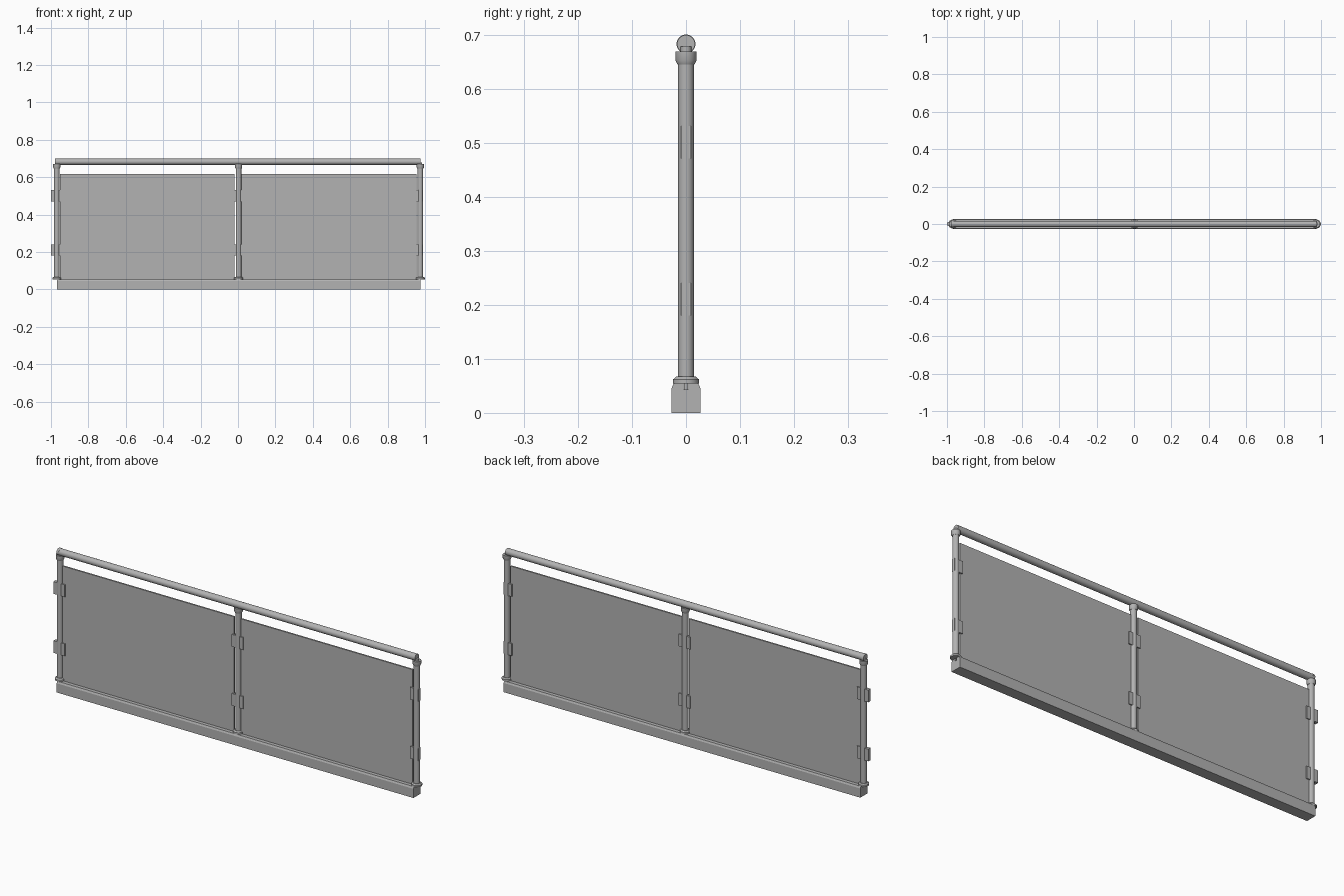
import bpy, bmesh, math
from mathutils import Matrix

if "Cube" in bpy.data.objects:
    bpy.data.objects.remove(bpy.data.objects["Cube"])

steel = bpy.data.materials.new("plain_grey")
steel.diffuse_color = (0.45, 0.45, 0.45, 1)
steel.use_nodes = True
steel.node_tree.nodes["Principled BSDF"].inputs["Base Color"].default_value = steel.diffuse_color


def finish(name, bm, smooth=False):
    bmesh.ops.recalc_face_normals(bm, faces=bm.faces)
    mesh = bpy.data.meshes.new(name)
    bm.to_mesh(mesh)
    bm.free()
    mesh.materials.append(steel)
    ob = bpy.data.objects.new(name, mesh)
    bpy.context.collection.objects.link(ob)
    if smooth:
        bpy.ops.object.select_all(action='DESELECT')
        ob.select_set(True)
        bpy.context.view_layer.objects.active = ob
        bpy.ops.object.shade_smooth_by_angle(angle=math.radians(35))
    return ob


def box(name, x0, x1, y, z0, z1):
    bm = bmesh.new()
    bmesh.ops.create_cube(bm, size=1)
    for v in bm.verts:
        v.co = (x0 if v.co.x < 0 else x1, y if v.co.y > 0 else -y,
                z0 if v.co.z < 0 else z1)
    return finish(name, bm)


def lathe(name, profile, matrix, sides=32):
    """Solid of revolution from (radius, height) points, closed by end caps."""
    bm = bmesh.new()
    rings = []
    for r, h in profile:
        rings.append([bm.verts.new((r * math.cos(a), r * math.sin(a), h))
                      for a in (2 * math.pi * i / sides for i in range(sides))])
    for lo, hi in zip(rings, rings[1:]):
        for i in range(sides):
            j = (i + 1) % sides
            bm.faces.new((lo[i], lo[j], hi[j], hi[i]))
    bm.faces.new(rings[0][::-1])
    bm.faces.new(rings[-1])
    bm.transform(matrix)
    return finish(name, bm, True)


POSTS = {"left": -0.969, "middle": 0.003, "right": 0.975}
X0, X1 = POSTS["left"], POSTS["right"]

# Base beam: chamfered section with a slot that holds the panels
half = [(0.027, 0), (0.027, 0.045), (0.023, 0.054), (0.005, 0.054), (0.005, 0.043)]
section = half + [(-y, z) for y, z in reversed(half)]
bm = bmesh.new()
end = bm.faces.new([bm.verts.new((X0, y, z)) for y, z in section])
ext = bmesh.ops.extrude_face_region(bm, geom=[end], use_keep_orig=True)
bmesh.ops.translate(bm, vec=(X1 - X0, 0, 0),
                    verts=[g for g in ext["geom"] if isinstance(g, bmesh.types.BMVert)])
finish("base_beam", bm)

# Posts with foot flange and top collar
post_profile = [(0.024, 0.054), (0.024, 0.062), (0.018, 0.067), (0.0145, 0.067),
                (0.0145, 0.645), (0.016, 0.645), (0.0195, 0.652), (0.0195, 0.669),
                (0.010, 0.669), (0.010, 0.678)]
for side, x in POSTS.items():
    lathe(side + "_post", post_profile, Matrix.Translation((x, 0, 0)))
    # Panel clips, reaching both ways except on the last post
    reach = 0.0138 if side == "right" else 0.031
    for level, z in (("lower", 0.18), ("upper", 0.471)):
        box(f"{side}_{level}_clip", x - 0.031, x + reach, 0.009, z, z + 0.06)

# Infill panels
box("left_panel", X0 + 0.016, POSTS["middle"] - 0.021, 0.004, 0.043, 0.618)
box("right_panel", POSTS["middle"] + 0.016, X1 - 0.021, 0.004, 0.043, 0.618)

# Handrail with a slim end cap
along_x = Matrix.Translation((0, 0, 0.6825)) @ Matrix.Rotation(math.pi / 2, 4, 'Y')
lathe("handrail", [(0.0165, X0), (0.0165, X1)], along_x)
lathe("handrail_cap", [(0.0165, X0 - 0.009), (0.0175, X0 - 0.007), (0.0175, X0 + 0.003)], along_x)
